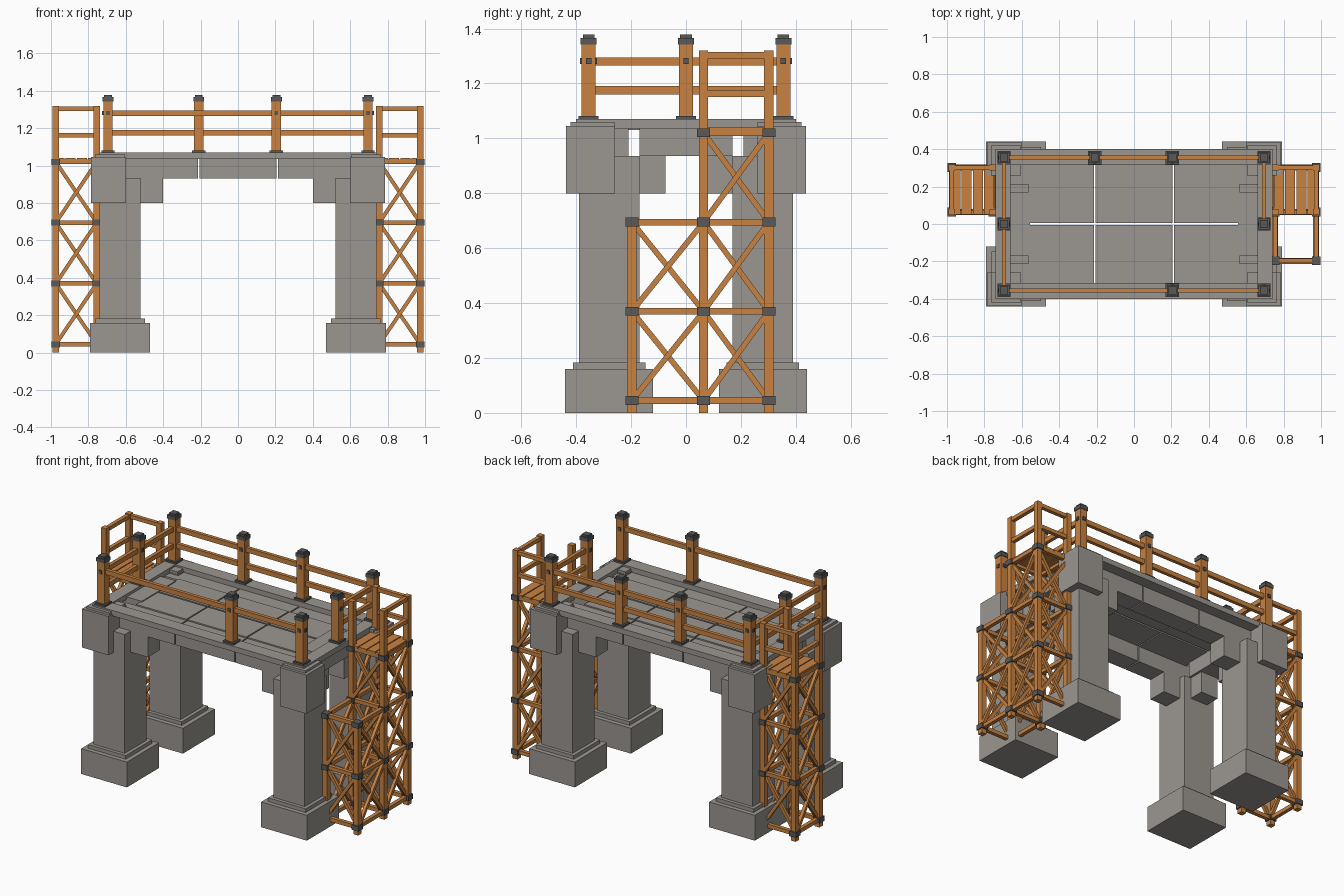
import bpy, bmesh
from mathutils import Vector, Matrix

if "Cube" in bpy.data.objects:
    bpy.data.objects.remove(bpy.data.objects["Cube"])


def material(name, col):
    m = bpy.data.materials.new(name)
    m.diffuse_color = (*col, 1)
    m.use_nodes = True
    m.node_tree.nodes["Principled BSDF"].inputs["Base Color"].default_value = m.diffuse_color
    return m


STONE = material("grey_stone", (0.33, 0.305, 0.28))
WOOD = material("orange_wood", (0.58, 0.225, 0.055))
IRON = material("dark_iron", (0.10, 0.10, 0.10))


class Part:
    """Collects boxes and bars into one named object."""

    def __init__(self, name, mat):
        self.name, self.mat, self.bm = name, mat, bmesh.new()

    def box(self, x0, x1, y0, y1, z0, z1):
        c = Vector(((x0 + x1) / 2, (y0 + y1) / 2, (z0 + z1) / 2))
        s = (abs(x1 - x0), abs(y1 - y0), abs(z1 - z0), 1)
        bmesh.ops.create_cube(self.bm, size=1, matrix=Matrix.Translation(c) @ Matrix.Diagonal(s))

    def block(self, x, y, z0, z1, h):
        self.box(x - h, x + h, y - h, y + h, z0, z1)

    def bar(self, a, b, w, t):
        a, b = Vector(a), Vector(b)
        d = b - a
        rot = d.to_track_quat('Z', 'Y').to_matrix().to_4x4()
        m = Matrix.Translation((a + b) / 2) @ rot @ Matrix.Diagonal((w, t, d.length, 1))
        bmesh.ops.create_cube(self.bm, size=1, matrix=m)

    def done(self):
        me = bpy.data.meshes.new(self.name)
        self.bm.to_mesh(me)
        self.bm.free()
        me.materials.append(self.mat)
        bpy.context.collection.objects.link(bpy.data.objects.new(self.name, me))


# Stone columns: stepped base, shaft, corner capital and two brackets each
base, shaft = Part("column_bases", STONE), Part("column_shafts", STONE)
capital, bracket = Part("column_capitals", STONE), Part("brackets", STONE)
for sx in (-1, 1):
    for sy in (-1, 1):
        cx, cy = 0.63 * sx, 0.28 * sy
        base.block(cx, cy, 0, 0.16, 0.16)
        base.block(cx, cy, 0.16, 0.183, 0.132)
        shaft.block(cx, cy, 0.183, 0.935, 0.11)
        capital.box(sx * 0.60, sx * 0.785, sy * 0.258, sy * 0.437, 0.80, 1.045)
        capital.box(sx * 0.605, sx * 0.765, sy * 0.26, sy * 0.42, 1.045, 1.06)
        bracket.box(sx * 0.40, sx * 0.56, sy * 0.21, sy * 0.33, 0.80, 0.932)
        bracket.box(sx * 0.57, sx * 0.69, sy * 0.075, sy * 0.20, 0.80, 0.935)
for p in (base, shaft, capital, bracket):
    p.done()

# Stone deck: side beams in three lengths, end beams, floor slabs and rim
beam, slab, rim = Part("deck_beams", STONE), Part("floor_slabs", STONE), Part("deck_rim", STONE)
for s in (-1, 1):
    for x0, x1 in ((-0.66, -0.214), (-0.206, 0.206), (0.214, 0.66)):
        beam.box(x0, x1, s * 0.21, s * 0.33, 0.93, 1.038)
    for x0, x1 in ((-0.565, -0.214), (-0.206, 0.206), (0.214, 0.565)):
        slab.box(x0, x1, s * 0.006, s * 0.212, 1.03, 1.046)
    beam.box(s * 0.555, s * 0.70, -0.17, 0.17, 0.935, 1.052)
    rim.box(-0.74, 0.74, s * 0.315, s * 0.40, 1.036, 1.07)
    rim.box(s * 0.66, s * 0.74, -0.315, 0.315, 1.036, 1.07)
for p in (beam, slab, rim):
    p.done()

# Railing posts with iron feet, caps and bolts
X, Y = 0.695, 0.355
posts = [(-X, Y), (-0.21, Y), (0.205, Y), (X, Y), (-X, -Y), (0.205, -Y), (X, -Y), (-X, 0), (X, 0)]
post, iron = Part("railing_posts", WOOD), Part("railing_ironwork", IRON)
for x, y in posts:
    post.block(x, y, 1.07, 1.35, 0.025)
    iron.block(x, y, 1.066, 1.082, 0.036)
    iron.block(x, y, 1.342, 1.366, 0.029)
    iron.block(x, y, 1.366, 1.378, 0.021)
    if abs(y) > 0.1:
        iron.box(x - 0.01, x + 0.01, y - 0.031, y + 0.031, 1.27, 1.292)
    if abs(x) > 0.5:
        iron.box(x - 0.031, x + 0.031, y - 0.01, y + 0.01, 1.27, 1.292)
post.done()
iron.done()

# Railing rails: the front has only an upper rail, the right end is half open
rail = Part("railing_rails", WOOD)
for z in (1.28, 1.175):
    rail.box(-X, X, Y - 0.011, Y + 0.011, z - 0.015, z + 0.015)
    rail.box(-X - 0.011, -X + 0.011, -Y, Y, z - 0.015, z + 0.015)
    rail.box(X - 0.011, X + 0.011, 0, Y, z - 0.015, z + 0.015)
rail.box(-X, X, -Y - 0.011, -Y + 0.011, 1.265, 1.295)
rail.done()

# Timber scaffolds, the right one with an extra lower bay
LEVELS = (0.045, 0.37, 0.695, 1.02)
XI, XO = 0.755, 0.974
YS = (-0.197, 0.064, 0.302)


def scaffold(side, s, extra):
    poles, bars = Part(side + "_scaffold_poles", WOOD), Part(side + "_scaffold_bars", WOOD)
    braces, joints = Part(side + "_scaffold_braces", WOOD), Part(side + "_scaffold_joints", IRON)
    planks = Part(side + "_scaffold_planks", WOOD)
    rows = [(YS[1], 1.32, 4), (YS[2], 1.32, 4)]
    if extra:
        rows.append((YS[0], 0.70, 3))
    for y, top, n in rows:
        for x in (XI * s, XO * s):
            poles.block(x, y, 0, top, 0.017)
            for z in LEVELS[:n]:
                joints.block(x, y, z - 0.016, z + 0.016, 0.0235)

    # A flat frame between two poles: level bars with crossed braces
    def frame(a, b, n):
        a, b = Vector(a), Vector(b)
        off = (b - a).normalized().cross(Vector((0, 0, 1))) * 0.006
        for i in range(n):
            z = Vector((0, 0, LEVELS[i]))
            bars.bar(a + z, b + z, 0.024, 0.024)
            if i + 1 < n:
                z2 = Vector((0, 0, LEVELS[i + 1]))
                braces.bar(a + z + off, b + z2 + off, 0.020, 0.020)
                braces.bar(b + z - off, a + z2 - off, 0.020, 0.020)

    for y, top, n in rows:
        frame((XI * s, y, 0), (XO * s, y, 0), n)
    for x in (XI * s, XO * s):
        frame((x, YS[1], 0), (x, YS[2], 0), 4)
        if extra:
            frame((x, YS[0], 0), (x, YS[1], 0), 3)

    # Guard rails on the outer and back sides
    for z in (1.303, 1.163):
        bars.bar((XO * s, YS[1], z), (XO * s, YS[2], z), 0.024, 0.024)
        bars.bar((XI * s, YS[2], z), (XO * s, YS[2], z), 0.024, 0.024)

    # Standing platform
    w = (XO - XI + 0.02) / 4
    for i in range(4):
        x = XI - 0.01 + i * w
        planks.box(s * (x + 0.003), s * (x + w - 0.003), YS[1] - 0.012, YS[2] + 0.012, 1.028, 1.042)
    for p in (poles, bars, braces, joints, planks):
        p.done()


scaffold("left", -1, False)
scaffold("right", 1, True)
